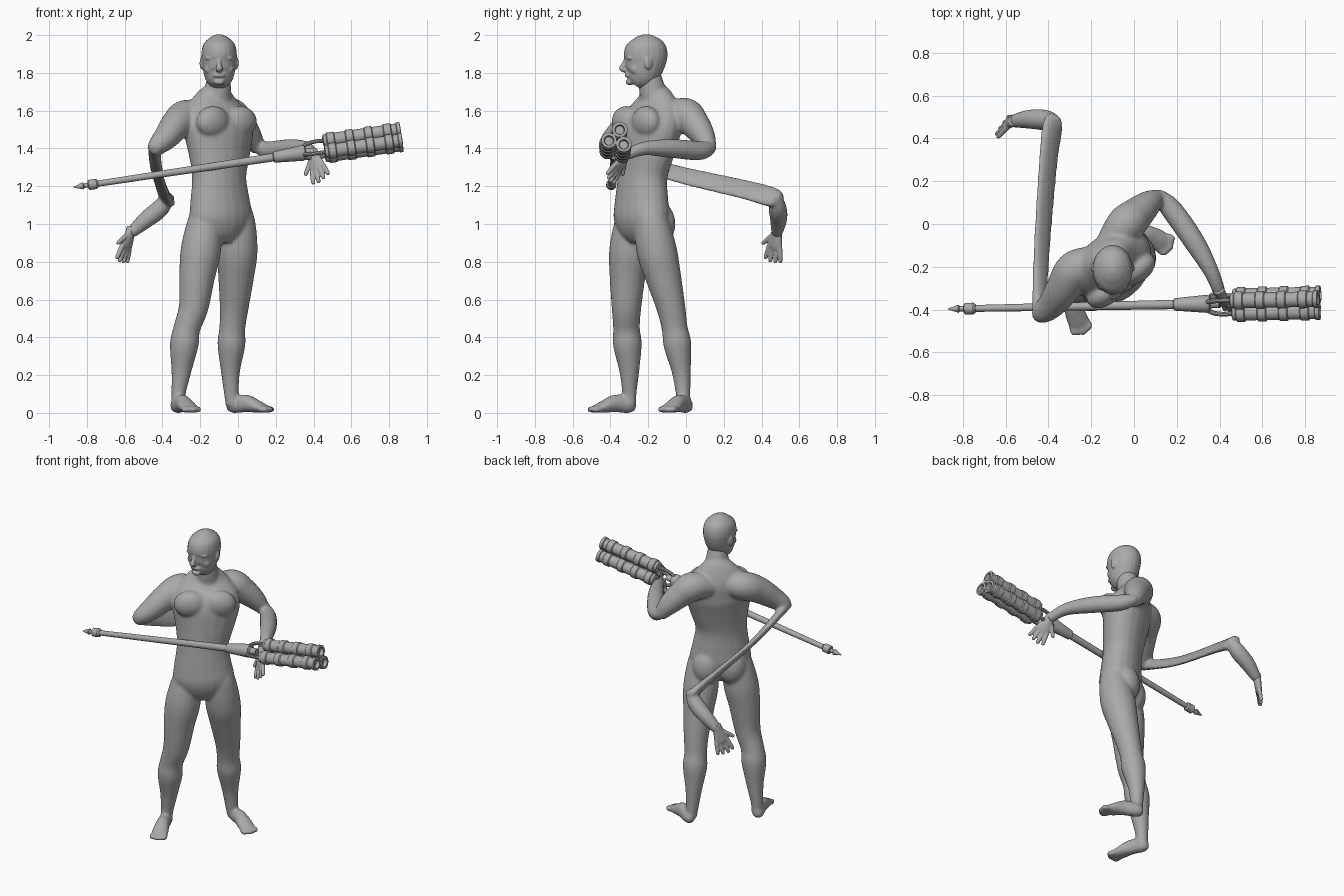
import bpy, bmesh
from math import sin, cos, pi, radians
from mathutils import Vector, Matrix

scene = bpy.context.scene
default_cube = bpy.data.objects.get("Cube")
if default_cube:
    bpy.data.objects.remove(default_cube)

# One plain colour for everything
grey = bpy.data.materials.new("plain_grey")
grey.use_nodes = True
colour = (0.4, 0.4, 0.4, 1)
grey.diffuse_color = colour
grey.node_tree.nodes["Principled BSDF"].inputs["Base Color"].default_value = colour


def finish(name, bm, voxel=None, smoothing=4):
    """Turn a bmesh into an object, optionally fused into one skin."""
    bmesh.ops.recalc_face_normals(bm, faces=bm.faces)
    mesh = bpy.data.meshes.new(name)
    bm.to_mesh(mesh)
    bm.free()
    mesh.materials.append(grey)
    obj = bpy.data.objects.new(name, mesh)
    scene.collection.objects.link(obj)
    bpy.ops.object.select_all(action='DESELECT')
    obj.select_set(True)
    bpy.context.view_layer.objects.active = obj
    if voxel:
        fuse = obj.modifiers.new("fuse", 'REMESH')
        fuse.mode = 'VOXEL'
        fuse.voxel_size = voxel
        fuse.use_smooth_shade = True
        soften = obj.modifiers.new("soften", 'SMOOTH')
        soften.factor = 0.5
        soften.iterations = smoothing
        bpy.ops.object.shade_smooth()
    else:
        bpy.ops.object.shade_smooth_by_angle(angle=radians(35))


def spline(rows, steps):
    """Smooth curve through rows of position and radii."""
    rows = [Vector(r if len(r) == 5 else (*r, r[3])) for r in rows]
    result = []
    for i in range(len(rows) - 1):
        before, start = rows[max(i - 1, 0)], rows[i]
        end, after = rows[i + 1], rows[min(i + 2, len(rows) - 1)]
        for k in range(steps):
            t = k / steps
            result.append(start + (end - before) * t / 2
                          + (before * 2 - start * 5 + end * 4 - after) * t * t / 2
                          + (start * 3 - before - end * 3 + after) * t ** 3 / 2)
    return result + [rows[-1]]


def skin_rings(bm, rings):
    """Bridge a row of equal rings and cap both ends."""
    sides = len(rings[0])
    for low, high in zip(rings, rings[1:]):
        for k in range(sides):
            n = (k + 1) % sides
            bm.faces.new((low[k], low[n], high[n], high[k]))
    bm.faces.new(rings[0])
    bm.faces.new(rings[-1])


def limb(bm, rows, ref=(1, 0, 0), steps=5, sides=20):
    """Loft elliptical rings; rows are x, y, z, radius along ref, other radius."""
    points = spline(rows, steps)
    centres = [Vector(p[:3]) for p in points]
    rings = []
    for i, p in enumerate(points):
        tangent = centres[min(i + 1, len(points) - 1)] - centres[max(i - 1, 0)]
        tangent.normalize()
        side = Vector(ref) - tangent * tangent.dot(Vector(ref))
        side.normalize()
        other = tangent.cross(side)
        wide, deep = max(p[3], 0.002), max(p[4], 0.002)
        rings.append([bm.verts.new(centres[i] + side * wide * cos(2 * pi * k / sides)
                                   + other * deep * sin(2 * pi * k / sides))
                      for k in range(sides)])
    skin_rings(bm, rings)


def blob(bm, centre, radii, yaw=0.0):
    matrix = (Matrix.Translation(centre) @ Matrix.Rotation(yaw, 4, 'Z')
              @ Matrix.Diagonal((*radii, 1)))
    bmesh.ops.create_uvsphere(bm, u_segments=20, v_segments=12, radius=1, matrix=matrix)


# Torso and neck, turned towards the model's left
body = bmesh.new()
yaw = radians(36)
across = Vector((cos(yaw), sin(yaw), 0))
ahead = Vector((sin(yaw), -cos(yaw), 0))
limb(body, [(-.085, -.235, .9, .06, .06), (-.088, -.235, .95, .14, .1),
            (-.09, -.235, 1.03, .185, .125), (-.095, -.235, 1.12, .175, .122),
            (-.1, -.23, 1.25, .157, .117), (-.1, -.21, 1.38, .182, .128),
            (-.105, -.19, 1.5, .207, .138), (-.12, -.165, 1.59, .19, .115),
            (-.12, -.16, 1.66, .135, .085), (-.11, -.17, 1.71, .08, .068)], across)
limb(body, [(-.11, -.165, 1.62, .085, .07), (-.105, -.18, 1.72, .069),
            (-.1, -.2, 1.82, .056)], across)
middle = Vector((-.1, -.21, 0))
for s in (-1, 1):
    for out, front, z, radii in ((.09, .068, 1.54, (.1, .062, .085)),      # chest
                                 (.09, -.06, 1.53, (.085, .05, .12)),      # shoulder blade
                                 (.075, -.033, 1.0, (.09, .08, .115))):    # buttock
        blob(body, middle + across * s * out + ahead * front + Vector((0, 0, z)), radii, yaw)
blob(body, middle + ahead * .09 + Vector((0, 0, 1)), (.045, .05, .05), yaw)

# Legs
limb(body, [(-.165, -.275, 1.12, .06), (-.175, -.285, 1.02, .09), (-.197, -.3, .86, .107),
            (-.217, -.31, .72, .095), (-.235, -.315, .56, .079), (-.27, -.315, .45, .071),
            (-.285, -.31, .36, .076), (-.3, -.3, .22, .053), (-.315, -.3, .1, .038),
            (-.315, -.3, .04, .036)], across)
limb(body, [(-.01, -.2, 1.12, .06), (0, -.185, 1.02, .09), (-.003, -.155, .86, .107),
            (-.01, -.12, .72, .095), (-.02, -.08, .56, .077), (-.03, -.06, .45, .069),
            (-.035, -.045, .36, .074), (-.04, -.025, .22, .051), (-.035, -.015, .1, .039),
            (-.03, -.01, .04, .036)], across)


def foot(heel, toe):
    heel, toe = Vector((*heel, 0)), Vector((*toe, 0))
    along = toe - heel
    side = Vector((-along.y, along.x, 0)).normalized()
    place = lambda t, off, z: heel.lerp(toe, t) + side * off + Vector((0, 0, z))
    limb(body, [(*place(t, 0, z), wide, tall) for t, z, wide, tall in
                ((-.13, .036, .015, .02), (0, .038, .037, .039), (.35, .05, .04, .048),
                 (.65, .034, .05, .034), (.85, .022, .048, .022), (.92, .018, .03, .014))], side)
    for k in range(5):
        off = (k - 2) * .021
        reach = .96 - abs(k - 2) * .03
        blob(body, place(reach, off, .018), (.014, .028, .018),
             Vector((0, 1)).angle_signed(along.xy) * -1)


foot((-.325, -.295), (-.24, -.505))
foot((-.03, .005), (.17, -.108))

# Right arm, with a long flat stretch behind the elbow
limb(body, [(-.18, -.165, 1.57, .065), (-.275, -.21, 1.57, .088), (-.328, -.295, 1.525, .082),
            (-.38, -.37, 1.46, .068), (-.43, -.42, 1.41, .05), (-.445, -.445, 1.385, .026)])
limb(body, [(-.445, -.44, 1.405, .04, .028), (-.43, -.1, 1.28, .056, .019),
            (-.4, .3, 1.185, .064, .022), (-.38, .46, 1.14, .064, .03),
            (-.37, .5, 1.12, .03, .025)], (-.8, 0, 1))
limb(body, [(-.36, .47, 1.16, .03), (-.41, .485, 1.085, .048), (-.49, .49, 1.02, .045),
            (-.57, .48, .95, .03)])

# Left arm, bent forwards at the elbow
limb(body, [(-.13, -.11, 1.57, .06), (-.045, -.01, 1.58, .09), (.012, .045, 1.53, .08),
            (.068, .095, 1.46, .062), (.11, .125, 1.395, .038)])
limb(body, [(.1, .14, 1.41, .03), (.17, .075, 1.388, .05), (.28, -.08, 1.4, .05),
            (.36, -.22, 1.4, .037), (.4, -.32, 1.365, .03)])
finish("body", body, .008, 12)

# Head, facing straight forwards
head = bmesh.new()
limb(head, [(-.1, -.27, 1.735, .036, .035), (-.1, -.257, 1.755, .06, .065),
            (-.1, -.235, 1.79, .08, .09), (-.1, -.218, 1.85, .09, .108),
            (-.1, -.213, 1.9, .094, .116), (-.1, -.21, 1.95, .084, .102),
            (-.1, -.21, 1.985, .052, .062), (-.1, -.21, 2.004, .016, .018)])
limb(head, [(-.1, -.312, 1.88, .012), (-.1, -.33, 1.845, .012),
            (-.1, -.341, 1.823, .02, .014), (-.1, -.315, 1.81, .014, .01)])
blob(head, (-.1, -.306, 1.787), (.034, .018, .013))
blob(head, (-.1, -.298, 1.752), (.03, .022, .018))
for s in (-1, 1):
    blob(head, (-.1 + s * .038, -.292, 1.878), (.038, .022, .012))
    blob(head, (-.1 + s * .05, -.272, 1.82), (.028, .024, .028))
    blob(head, (-.1 + s * .092, -.2, 1.852), (.01, .022, .034), s * .3)
finish("head", head, .005, 7)


# Open hands
def hand(name, wrist, direction, thumb_side):
    bm = bmesh.new()
    wrist, d = Vector(wrist), Vector(direction).normalized()
    s = Vector(thumb_side)
    s = (s - d * s.dot(d)).normalized()
    point = lambda along, off: wrist + d * along + s * off
    limb(bm, [(*point(-.03, 0), .028, .026), (*point(.02, 0), .034, .023),
              (*point(.075, 0), .045, .019), (*point(.1, 0), .032, .012)], s)
    digits = [(.082, (k - 1.5) * .023, (k - 1.5) * .14, .09 - abs(k - 1.8) * .008)
              for k in range(4)]
    for along, off, spread, length in digits + [(.02, .022, .9, .09)]:
        base, aim = point(along, off), (d + s * spread).normalized()
        limb(bm, [(*(base + aim * length * t), r) for t, r in
                  ((0, .014), (.5, .013), (.9, .011), (1, .005))], s, 3, 10)
    finish(name, bm, .004, 3)


hand("right_hand", (-.57, .48, .955), (-.045, -.02, -.15), (-.6, -.8, 0))
hand("left_hand", (.4, -.32, 1.365), (.04, -.085, -.13), (-.8, .55, 0))

# Weapon: everything is turned around one slanted axis
axis = Vector((1, .02, .15)).normalized()
up = Vector((0, 0, 1))
up = (up - axis * up.z * axis.z).normalized()
flank = up.cross(axis)


def on_axis(x, radius=0.0, angle=0.0):
    centre = Vector((x, -.38 + .02 * x, 1.325 + .15 * x))
    return centre + (flank * cos(angle) + up * sin(angle)) * radius


def lathe(name, profile, shift=Vector(), sides=24):
    """Turn a profile of (x, radius) around the weapon axis."""
    bm = bmesh.new()
    skin_rings(bm, [[bm.verts.new(on_axis(x, r, 2 * pi * k / sides) + shift)
                     for k in range(sides)] for x, r in profile])
    finish(name, bm)


lathe("tail_spike", [(-.87, .002), (-.82, .019), (-.815, .012), (-.79, .012)])
lathe("tail_collar", [(-.795, .02), (-.79, .027), (-.75, .027), (-.74, .019)])
lathe("long_rod", [(-.745, .016), (.2, .022)])
lathe("grip_cone", [(.185, .022), (.19, .029), (.34, .042), (.355, .038), (.36, .022), (.4, .018)])

# Three ringed barrels with open muzzles, joined to the grip by curved struts
for i in range(3):
    angle = radians(75 + 120 * i)
    shift = on_axis(0, .047, angle) - on_axis(0)
    profile = [(.455, .02), (.46, .034)]
    for k in range(4):
        x = .475 + k * .1
        profile += [(x, .036), (x + .005, .042), (x + .04, .042), (x + .045, .036)]
    profile += [(.845, .036), (.848, .041), (.866, .041), (.868, .026), (.845, .022), (.845, .003)]
    lathe("barrel_%d" % (i + 1), profile, shift)
    strut = bmesh.new()
    limb(strut, [(*on_axis(x, r, angle), .011) for x, r in
                 ((.335, .025), (.37, .045), (.42, .052), (.465, .047))], flank, 5, 10)
    finish("strut_%d" % (i + 1), strut)
